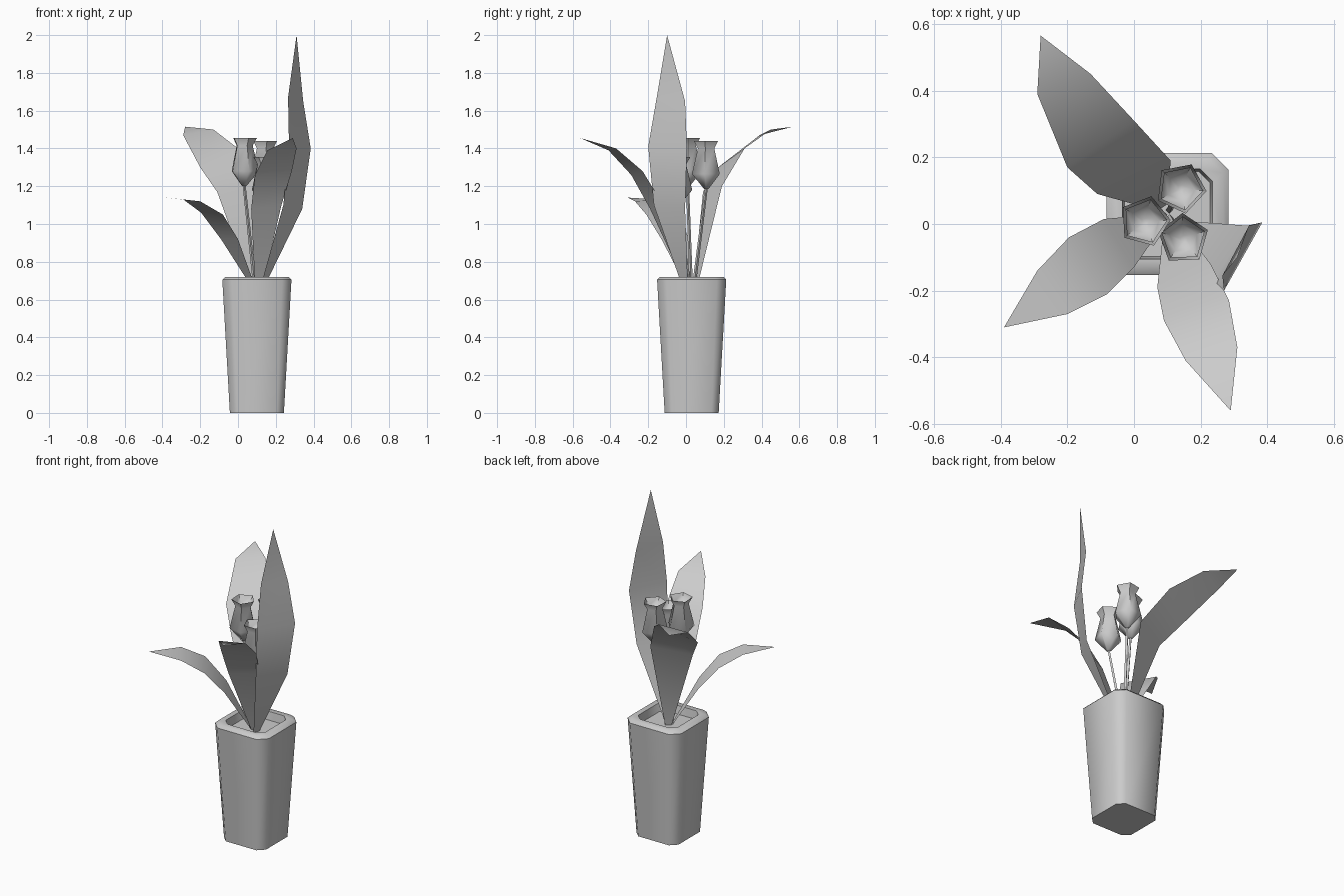
import bpy, bmesh, math
from mathutils import Vector

cube = bpy.data.objects.get("Cube")
if cube:
    bpy.data.objects.remove(cube)

grey = bpy.data.materials.new("plain_grey")
grey.use_nodes = True
grey.diffuse_color = (0.6, 0.6, 0.6, 1)
grey.node_tree.nodes["Principled BSDF"].inputs["Base Color"].default_value = grey.diffuse_color

CENTRE = Vector((0.1, 0.03, 0))
SOIL = 0.67


def finish(name, bm, angle, recalc=True):
    """Turn a bmesh into a shaded object."""
    if recalc:
        bmesh.ops.recalc_face_normals(bm, faces=bm.faces)
    mesh = bpy.data.meshes.new(name)
    bm.to_mesh(mesh)
    bm.free()
    mesh.materials.append(grey)
    obj = bpy.data.objects.new(name, mesh)
    bpy.context.collection.objects.link(obj)
    bpy.ops.object.select_all(action="DESELECT")
    obj.select_set(True)
    bpy.context.view_layer.objects.active = obj
    bpy.ops.object.shade_smooth_by_angle(angle=math.radians(angle))
    return obj


def loft(name, rings, angle):
    """Skin a stack of closed rings and cap both ends."""
    bm = bmesh.new()
    loops = [[bm.verts.new(p) for p in ring] for ring in rings]
    for a, b in zip(loops, loops[1:]):
        for i in range(len(a)):
            j = (i + 1) % len(a)
            bm.faces.new((a[i], a[j], b[j], b[i]))
    bm.faces.new(loops[0][::-1])
    bm.faces.new(loops[-1])
    return finish(name, bm, angle)


def cut_square(half, z):
    """Square ring with chamfered corners."""
    c = half * 0.73
    pts = [(half, -c), (half, c), (c, half), (-c, half),
           (-half, c), (-half, -c), (-c, -half), (c, -half)]
    return [CENTRE + Vector((x, y, z)) for x, y in pts]


def polygon(centre, radius, sides, turn=0):
    return [Vector(centre) + Vector((radius * math.cos(turn + math.tau * i / sides),
                                     radius * math.sin(turn + math.tau * i / sides), 0))
            for i in range(sides)]


# Pot: tapered walls, bevelled rim, recessed soil
pot_profile = [(0.143, 0), (0.183, 0.705), (0.168, 0.72), (0.135, 0.72), (0.128, SOIL)]
loft("pot", [cut_square(h, z) for h, z in pot_profile], 46)

# Flowers: five-sided buds with an open cup, each on a thin stem
bud_profile = [(0.012, 0), (0.078, 0.08), (0.046, 0.215), (0.068, 0.255),
               (0.042, 0.215), (0.01, 0.2)]
flowers = {"left": (0.032, 0.008, 1.2, 75),
           "back": (0.14, 0.108, 1.185, 65),
           "front": (0.148, -0.045, 1.1, 92)}
for side, (x, y, z, turn) in flowers.items():
    loft(side + "_flower",
         [polygon((x, y, z + h), r, 5, math.radians(turn)) for r, h in bud_profile], 60)
    foot = CENTRE.lerp(Vector((x, y, 0)), 0.15)
    foot.z = SOIL
    loft(side + "_stem", [polygon(foot, 0.01, 4), polygon((x, y, z + 0.01), 0.008, 4)], 60)


def leaf(name, rows, tip):
    """Single sheet through pairs of edge points, ending in a point."""
    bm = bmesh.new()
    pairs = [[bm.verts.new(p) for p in row] for row in rows]
    for (a, b), (c, d) in zip(pairs, pairs[1:]):
        bm.faces.new((a, b, d, c))
    bm.faces.new((*pairs[-1], bm.verts.new(tip)))
    finish(name, bm, 60)


# Leaves, from the soil upwards
leaf("tall_leaf",
     [((0.12, -0.02, SOIL), (0.14, 0.01, SOIL)),
      ((0.24, -0.17, 1.1), (0.34, -0.005, 1.08)),
      ((0.27, -0.2, 1.41), (0.385, 0.005, 1.4)),
      ((0.265, -0.155, 1.67), (0.345, -0.005, 1.65))],
     (0.31, -0.1, 2))
leaf("front_leaf",
     [((0.09, 0, SOIL), (0.13, 0.01, SOIL)),
      ((0.07, -0.19, 1.08), (0.23, -0.12, 1.1)),
      ((0.09, -0.29, 1.26), (0.285, -0.23, 1.28)),
      ((0.155, -0.41, 1.39), (0.31, -0.37, 1.4))],
     (0.29, -0.56, 1.455))
leaf("low_leaf",
     [((0.07, 0.03, SOIL), (0.09, 0, SOIL)),
      ((-0.09, 0.015, 0.92), (0, -0.13, 0.92)),
      ((-0.195, -0.04, 1.06), (-0.08, -0.21, 1.05)),
      ((-0.29, -0.14, 1.13), (-0.2, -0.27, 1.12))],
     (-0.39, -0.31, 1.14))
leaf("back_leaf",
     [((0.07, 0.04, SOIL), (0.1, 0.06, SOIL)),
      ((-0.11, 0.09, 1.17), (0.11, 0.19, 1.2)),
      ((-0.2, 0.17, 1.3), (0, 0.31, 1.4)),
      ((-0.29, 0.39, 1.47), (-0.13, 0.45, 1.5))],
     (-0.28, 0.565, 1.515))
